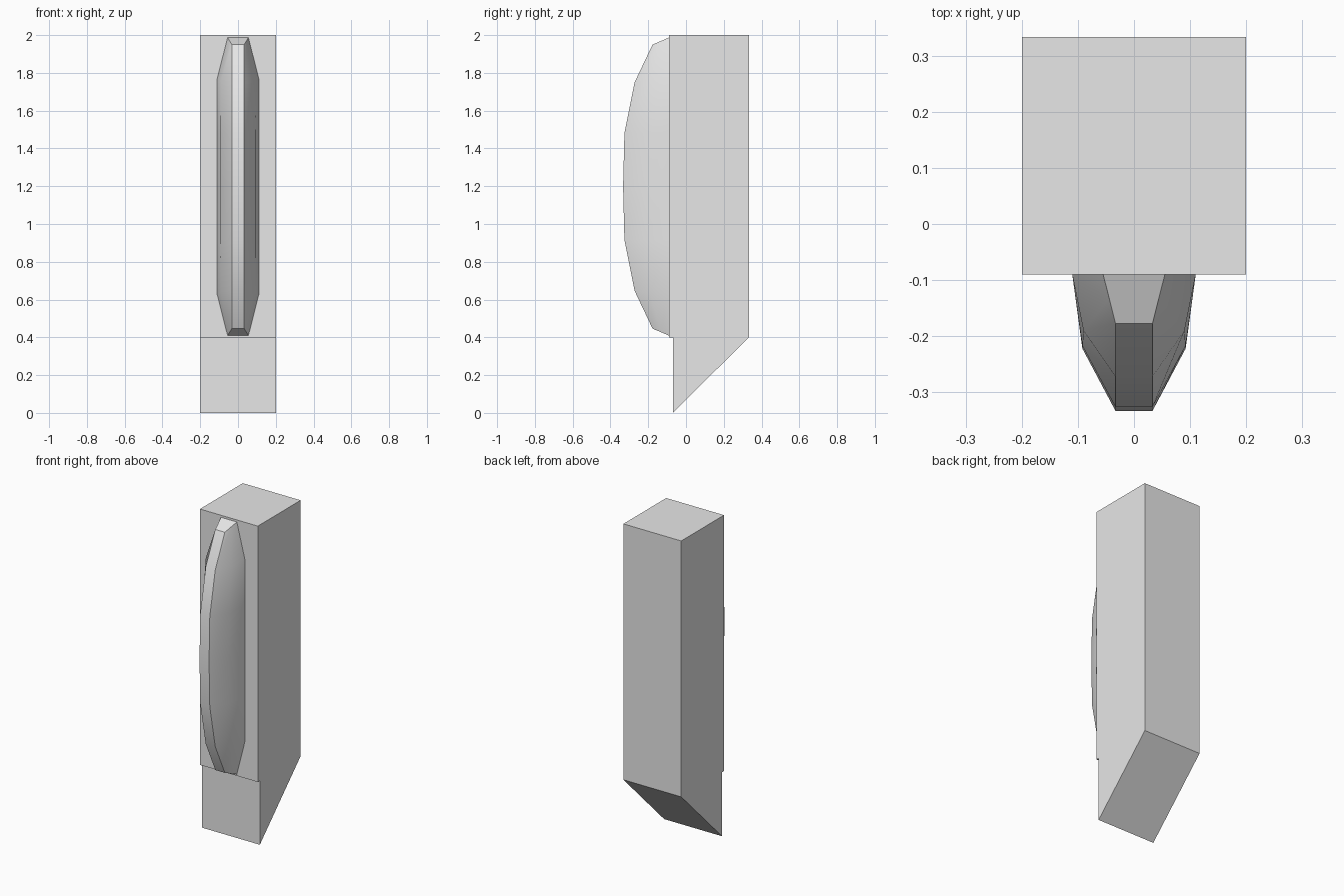
import bpy, bmesh, math

cube = bpy.data.objects.get("Cube")
if cube:
    bpy.data.objects.remove(cube, do_unlink=True)

grey = bpy.data.materials.new("plain_grey")
grey.use_nodes = True
colour = (0.8, 0.8, 0.8, 1)
grey.diffuse_color = colour
grey.node_tree.nodes["Principled BSDF"].inputs["Base Color"].default_value = colour


def finish(name, bm):
    bmesh.ops.recalc_face_normals(bm, faces=bm.faces)
    mesh = bpy.data.meshes.new(name)
    bm.to_mesh(mesh)
    bm.free()
    mesh.materials.append(grey)
    obj = bpy.data.objects.new(name, mesh)
    bpy.context.collection.objects.link(obj)
    return obj


# Tall block with a slanted foot: side profile (y, z) extruded across x
HALF_WIDTH = 0.2
FRONT = -0.09
profile = [(0.333, 2), (FRONT, 2), (FRONT, 0.4), (-0.07, 0.4), (-0.07, 0), (0.333, 0.4)]
bm = bmesh.new()
side = bm.faces.new([bm.verts.new((-HALF_WIDTH, y, z)) for y, z in profile])
grown = bmesh.ops.extrude_face_region(bm, geom=[side])["geom"]
bmesh.ops.translate(bm, vec=(2 * HALF_WIDTH, 0, 0),
                    verts=[v for v in grown if isinstance(v, bmesh.types.BMVert)])
finish("block_body", bm)

# Curved front handle: upper half stations, mirrored about its middle height
# base half width, base z, flank half width, flank y, ridge y, ridge z
MIDDLE = 1.198
RIDGE = 0.033
upper = [
    (0.055, 1.987, 0.044, -0.133, -0.177, 1.95),
    (0.11, 1.77, 0.090, -0.190, -0.272, 1.75),
    (0.11, 1.48, 0.092, -0.217, -0.326, 1.48),
    (0.11, MIDDLE, 0.092, -0.222, -0.333, MIDDLE),
]
lower = [(bw, 2 * MIDDLE - bz, fw, fy, ry, 2 * MIDDLE - rz)
         for bw, bz, fw, fy, ry, rz in reversed(upper[:-1])]

bm = bmesh.new()
rings = []
for bw, bz, fw, fy, ry, rz in upper + lower:
    half = [(bw, FRONT, bz), (fw, fy, (bz + rz) / 2), (RIDGE, ry, rz)]
    points = half + [(-x, y, z) for x, y, z in reversed(half)]
    rings.append([bm.verts.new(p) for p in points])
for a, b in zip(rings, rings[1:]):
    for i in range(len(a) - 1):
        bm.faces.new((a[i], a[i + 1], b[i + 1], b[i]))
bm.faces.new(rings[0])
bm.faces.new(rings[-1])
handle = finish("front_handle", bm)

bpy.ops.object.select_all(action='DESELECT')
handle.select_set(True)
bpy.context.view_layer.objects.active = handle
bpy.ops.object.shade_smooth_by_angle(angle=math.radians(30))
